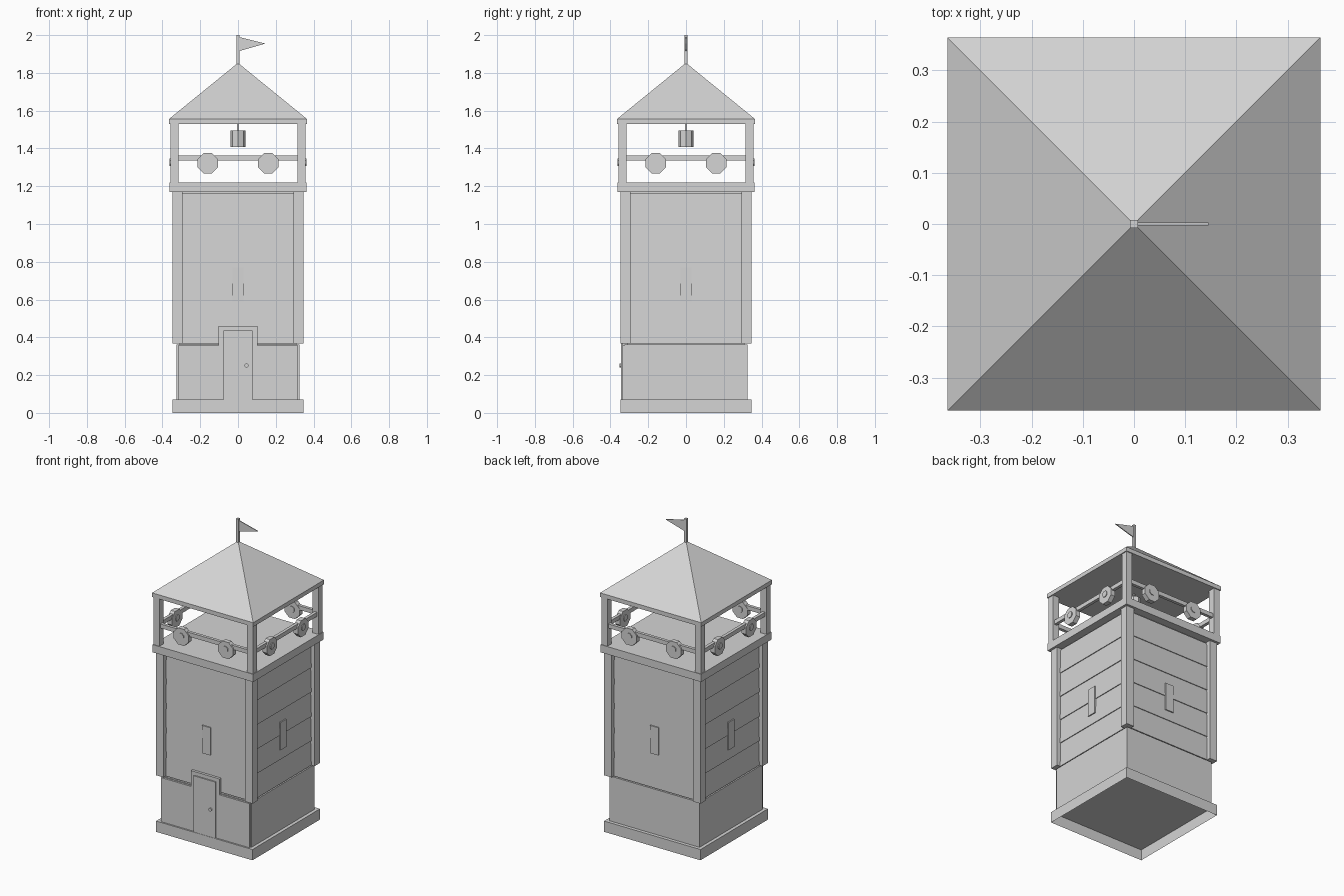
import bpy, bmesh, math
from mathutils import Matrix, Vector

if "Cube" in bpy.data.objects:
    bpy.data.objects.remove(bpy.data.objects["Cube"], do_unlink=True)

grey = bpy.data.materials.new("plain_grey")
grey.use_nodes = True
grey.diffuse_color = (0.66, 0.66, 0.66, 1)
grey.node_tree.nodes["Principled BSDF"].inputs["Base Color"].default_value = (0.66, 0.66, 0.66, 1)


def finish(name, bm, turn=0):
    """Turn a bmesh about the tower axis and make it an object."""
    bm.transform(Matrix.Rotation(turn * math.pi / 2, 4, "Z"))
    bmesh.ops.recalc_face_normals(bm, faces=bm.faces)
    mesh = bpy.data.meshes.new(name)
    bm.to_mesh(mesh)
    bm.free()
    mesh.materials.append(grey)
    obj = bpy.data.objects.new(name, mesh)
    bpy.context.collection.objects.link(obj)
    return obj


def box(name, x, y, z, turn=0, open_bottom=False):
    """Box from (min, max) ranges."""
    bm = bmesh.new()
    bmesh.ops.create_cube(bm, size=1)
    for v in bm.verts:
        v.co = Vector([r[0] if c < 0 else r[1] for c, r in zip(v.co, (x, y, z))])
    if open_bottom:
        low = [f for f in bm.faces if all(v.co.z == z[0] for v in f.verts)]
        bmesh.ops.delete(bm, geom=low, context="FACES_ONLY")
    return finish(name, bm, turn)


def slab(name, half, z0, z1, open_bottom=False):
    return box(name, (-half, half), (-half, half), (z0, z1), open_bottom=open_bottom)


def prism(name, outline, axis, start, end, turn=0):
    """Extrude a 2D outline along the x or y axis."""
    bm = bmesh.new()
    def place(a, b, d):
        return (d, a, b) if axis == "x" else (a, d, b)
    face = bm.faces.new([bm.verts.new(place(a, b, start)) for a, b in outline])
    new = bmesh.ops.extrude_face_region(bm, geom=[face])["geom"]
    shift = Vector(place(0, 0, end - start))
    bmesh.ops.translate(bm, vec=shift, verts=[g for g in new if isinstance(g, bmesh.types.BMVert)])
    return finish(name, bm, turn)


def ring(cx, cz, radius, sides):
    step = 2 * math.pi / sides
    return [(cx + radius * math.cos((i + 0.5) * step), cz + radius * math.sin((i + 0.5) * step))
            for i in range(sides)]


# Hollow foundation, lower wall, wall core and gallery floor
slab("foundation", 0.347, 0, 0.07, open_bottom=True)
slab("lower_wall", 0.325, 0.07, 0.362)
slab("wall_core", 0.31, 0.36, 1.17)
slab("gallery_floor", 0.362, 1.17, 1.22)

# Front facing with the door surround rising from it, door and knob
facing = [(-0.318, 0.07), (0.318, 0.07), (0.318, 0.357), (0.103, 0.357),
          (0.103, 0.46), (-0.103, 0.46), (-0.103, 0.357), (-0.318, 0.357)]
prism("front_facing", facing, "y", -0.337, -0.3)
box("door", (-0.078, 0.078), (-0.345, -0.3), (0.07, 0.436))
prism("door_knob", ring(0.045, 0.25, 0.011, 8), "y", -0.353, -0.34)

# Parts repeated on the four sides
PLANKS, BOTTOM, TOP = 5, 0.368, 1.162
rise = (TOP - BOTTOM) / PLANKS
for side in range(4):
    # Corner posts of the wall and of the gallery
    box("wall_post", (0.293, 0.347), (-0.347, -0.293), (0.368, 1.17), side)
    box("gallery_post", (0.315, 0.358), (-0.358, -0.315), (1.22, 1.53), side)

    # Lapped planks
    for i in range(PLANKS):
        z = BOTTOM + i * rise
        lap = [(-0.3, z), (-0.323, z), (-0.318, z + rise), (-0.3, z + rise)]
        prism("plank", lap, "x", -0.3, 0.3, side)

    # Window shutter
    box("window", (-0.03, 0.03), (-0.328, -0.3), (0.59, 0.77), side)

    # Gallery rail with shields
    box("rail", (-0.32, 0.32), (-0.349, -0.329), (1.335, 1.362), side)
    for x in (-0.16, 0.16):
        prism("shield", ring(x, 1.322, 0.058, 8), "y", -0.357, -0.326, side)
        prism("shield_boss", ring(x, 1.327, 0.021, 8), "y", -0.362, -0.321, side)

# Roof with a thin eave
slab("eave", 0.364, 1.53, 1.557)
bm = bmesh.new()
bmesh.ops.create_cone(bm, cap_ends=True, segments=4, radius1=0.364 * math.sqrt(2), radius2=0,
                      depth=0.296,
                      matrix=Matrix.Translation((0, 0, 1.705)) @ Matrix.Rotation(math.pi / 4, 4, "Z"))
finish("roof", bm)

# Bell on its rod
bm = bmesh.new()
bmesh.ops.create_cone(bm, cap_ends=True, segments=8, radius1=0.041, radius2=0.041,
                      depth=0.088, matrix=Matrix.Translation((0, 0, 1.452)))
finish("bell", bm)
slab("bell_rod", 0.005, 1.49, 1.535)

# Flag pole and pennant
slab("flag_pole", 0.008, 1.83, 2.0)
prism("pennant", [(0.005, 1.915), (0.145, 1.955), (0.005, 1.99)], "y", -0.003, 0.003)
